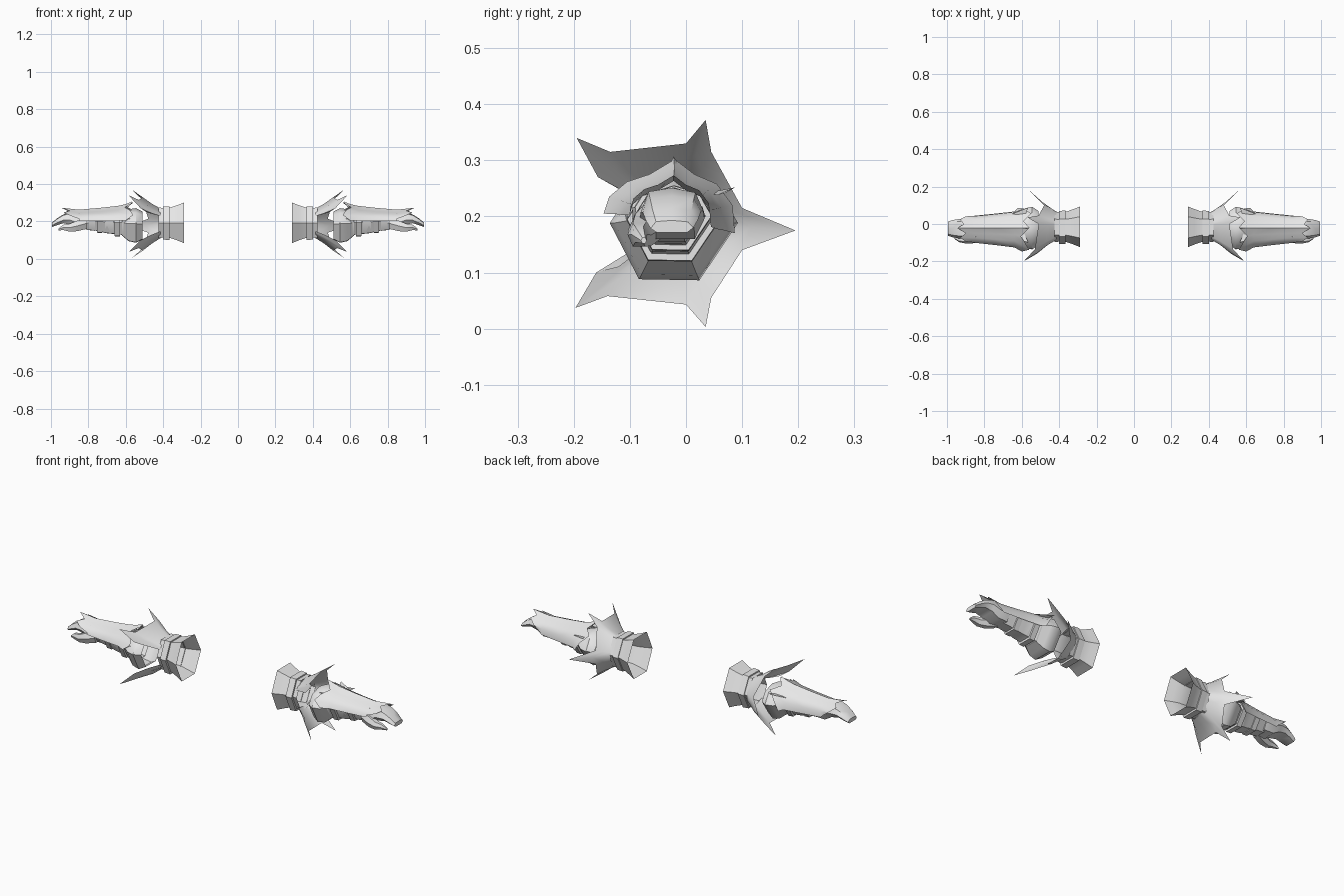
import bpy, math

if "Cube" in bpy.data.objects:
    bpy.data.objects.remove(bpy.data.objects["Cube"])

grey = bpy.data.materials.new("light_grey")
grey.diffuse_color = (0.8, 0.8, 0.8, 1)
grey.use_nodes = True
grey.node_tree.nodes["Principled BSDF"].inputs["Base Color"].default_value = grey.diffuse_color


def make(name, verts, faces, angle=40):
    """Mesh object with a mirrored twin on the other arm."""
    me = bpy.data.meshes.new(name)
    me.from_pydata(verts, [], faces)
    me.materials.append(grey)
    ob = bpy.data.objects.new(name, me)
    bpy.context.collection.objects.link(ob)
    bpy.ops.object.select_all(action='DESELECT')
    ob.select_set(True)
    bpy.context.view_layer.objects.active = ob
    bpy.ops.object.mode_set(mode='EDIT')
    bpy.ops.mesh.select_all(action='SELECT')
    bpy.ops.mesh.normals_make_consistent(inside=False)
    bpy.ops.object.mode_set(mode='OBJECT')
    bpy.ops.object.shade_smooth_by_angle(angle=math.radians(angle))
    ob.modifiers.new("other_arm", 'MIRROR').use_mirror_merge = False
    return ob


def loft(name, rings, closed=True, cap_start=False, cap_end=False, angle=40):
    """Skin a list of rings with equal point counts."""
    n = len(rings[0])
    verts = [p for r in rings for p in r]
    faces = []
    for i in range(len(rings) - 1):
        for j in range(n if closed else n - 1):
            k = (j + 1) % n
            faces.append((i * n + j, i * n + k, (i + 1) * n + k, (i + 1) * n + j))
    if cap_start:
        faces.append(tuple(range(n)))
    if cap_end:
        faces.append(tuple(range(len(verts) - n, len(verts))))
    return make(name, verts, faces, angle)


def ring(x, shape, s, cy, cz):
    return [(x, cy + s * y, cz + s * z) for y, z in shape]


# Wrist-side cuff: hexagonal trumpet with a raised band
HEX = [(-1, 0), (-.55, -1), (.5, -1), (1, 0), (.5, 1), (-.55, 1)]
cuff = [(.29, .108), (.325, .094), (.36, .082), (.40, .079), (.425, .082)]
loft("cuff", [ring(x, HEX, s, -.015, .193) for x, s in cuff])
loft("cuff_band", [ring(x, HEX, s, -.018, .191) for x, s in
                   [(.365, .08), (.365, .09), (.40, .088), (.40, .078)]], angle=30)

# Star-shaped flare, open at the front
STAR = [(-.12, .25, .49), (-.157, .27, .52), (-.195, .34, .585), (-.135, .315, .53),
        (0, .33, .51), (.035, .372, .57), (.045, .315, .51), (.10, .215, .48),
        (.195, .175, .577), (.10, .14, .48), (.045, .055, .51), (.035, .003, .57),
        (0, .043, .51), (-.14, .058, .53), (-.197, .037, .585), (-.16, .10, .52),
        (-.12, .11, .49)]


def flare_ring(t):
    out = []
    for y, z, x in STAR:
        a = math.atan2(z - .19, y + .015)
        by, bz = -.015 + .08 * math.cos(a), .19 + .08 * math.sin(a)
        out.append((.415 + (x - .415) * t ** .85, by + (y - by) * t, bz + (z - bz) * t))
    return out


loft("flare", [flare_ring(t) for t in (0, .4, 1)], closed=False, angle=45)

# Forearm sleeve, tapering to the wrist
ARM = [(-.113, -.005), (-.06, -.107), (.05, -.109), (.12, -.005),
       (.085, .055), (.005, .08), (-.075, .055)]
sleeve = [(.51, .78, .19), (.545, .98, .193), (.585, .9, .193), (.625, .62, .197),
          (.70, .58, .2), (.78, .46, .205), (.85, .42, .21)]
loft("forearm_sleeve", [ring(x, ARM, s, -.025, z) for x, s, z in sleeve], cap_end=True)

# Straps around the forearm
for i, (x, s, z) in enumerate([(.645, .72, .198), (.74, .60, .204)]):
    loft(f"strap_{i + 1}", [ring(x + d, ARM, s * k, -.025, z) for d, k in
                            [(-.014, .85), (-.014, 1), (.014, .98), (.014, .8)]], angle=30)

# Elbow-side under guards, overlapping below the sleeve
UNDER = [(-.118, .03), (-.118, -.005), (-.063, -.105), (.053, -.107), (.12, -.005), (.11, .03)]
for i, (x, s) in enumerate([(.60, .84), (.69, .68), (.79, .56)]):
    loft(f"under_guard_{i + 1}", [ring(x - .025, UNDER, s * .88, -.025, .195 + i * .004),
                                  ring(x + .02, UNDER, s * .8, -.025, .195 + i * .004)],
         closed=False)

# Ridged top plate with pointed ends
PLATE = [(-.122, .005), (-.112, .035), (-.08, .062), (-.04, .075), (.005, .102),
         (.04, .075), (.08, .058), (.108, .02), (.112, -.03)]
START = [.04, .0, .02, .045, .0, .03, -.01, .03, .06]
END = [-.08, -.03, .0, -.03, .015, -.02, .0, -.03, -.07]
plate = [ring(x, PLATE, s, -.025, z) for x, s, z in
         [(.56, 1.0, .2), (.64, .82, .2), (.74, .72, .199), (.85, .62, .2), (.93, .61, .211)]]
plate[0] = [(x + d, y, z) for (x, y, z), d in zip(plate[0], START)]
plate[-1] = [(x + d, y, z) for (x, y, z), d in zip(plate[-1], END)]
loft("top_plate", plate, closed=False, angle=35)

# Small spikes at the elbow end of the plate
for i, (y, z, ty, tz) in enumerate([(.055, .25, .088, .252), (-.07, .262, -.10, .262),
                                    (-.02, .285, -.022, .307)]):
    make(f"plate_spike_{i + 1}", [(.65, y, z - .012), (.585, y - .016, z - .008),
                                  (.585, y + .016, z - .008), (.565, ty, tz)],
         [(0, 1, 3), (0, 3, 2), (1, 2, 3), (0, 2, 1)])

# Hand with mitten-like curled fingers
HAND = [(-1, -.3), (-.7, -1), (.7, -1), (1, -.2), (.75, .75), (0, 1), (-.75, .8)]
hand = [(.80, .055, .045, .205), (.855, .058, .045, .205), (.895, .056, .034, .217),
        (.935, .052, .023, .214), (.97, .046, .018, .197), (.995, .038, .011, .182)]
loft("hand", [[(x, -.025 + a * y, z + b * h) for y, h in HAND] for x, a, b, z in hand],
     cap_start=True, cap_end=True)

# Thumb, set on the front and below the fingers
thumb = [(.81, -.06, .19, .03), (.86, -.075, .176, .028), (.90, -.083, .167, .021),
         (.935, -.083, .168, .014), (.96, -.075, .157, .005)]
loft("thumb", [ring(x, HEX, r, y, z) for x, y, z, r in thumb], cap_start=True, cap_end=True)
